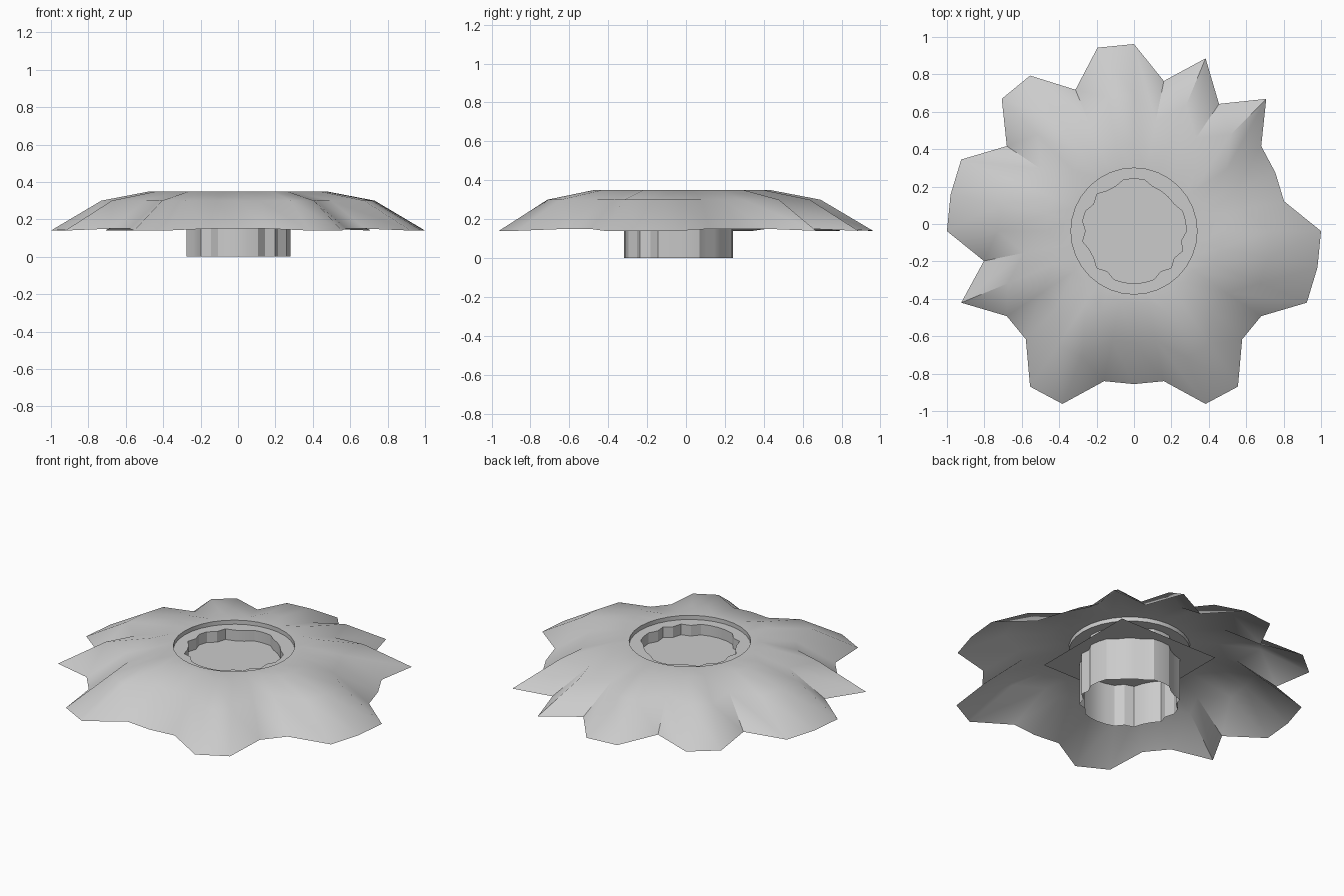
import bpy, bmesh
from math import cos, sin, pi, radians

if "Cube" in bpy.data.objects:
    bpy.data.objects.remove(bpy.data.objects["Cube"])

CY = -0.038   # flower axis, so that the outline is centred on y = 0
N = 32
# long (1) and short (0) radii, counter-clockwise from +x
PETALS = "10001010110110111010011000110011"
FLUTES = "11100001110010110100101111101010"


def ring(radii, z):
    return [(r * cos(2 * pi * k / N), CY + r * sin(2 * pi * k / N), z)
            for k, r in enumerate(radii)]


def loft(name, rings, angle):
    bm = bmesh.new()
    loops = [[bm.verts.new(p) for p in r] for r in rings]
    for a, b in zip(loops, loops[1:]):
        for k in range(N):
            j = (k + 1) % N
            bm.faces.new((a[k], b[k], b[j], a[j]))
    me = bpy.data.meshes.new(name)
    bm.to_mesh(me)
    bm.free()
    ob = bpy.data.objects.new(name, me)
    bpy.context.collection.objects.link(ob)
    bpy.ops.object.select_all(action='DESELECT')
    ob.select_set(True)
    bpy.context.view_layer.objects.active = ob
    bpy.ops.object.shade_smooth_by_angle(angle=radians(angle))
    return ob


edge = [1.0 if c == "1" else 0.818 for c in PETALS]
flute = [0.28 if c == "1" else 0.258 for c in FLUTES]
edge_ring = [(x, y, 0.14 if r == 1 else 0.15)
             for (x, y, z), r in zip(ring(edge, 0), edge)]

# drooping petal skirt, a single sheet with a ragged edge
loft("petal_skirt", [
    ring([0.337] * N, 0.35),
    ring([0.47 * r for r in edge], 0.35),
    ring([0.73 * r for r in edge], 0.30),
    edge_ring], 35)

# recessed rim and the fluted tube hanging from it, open at the bottom
loft("fluted_tube", [
    ring([0.337] * N, 0.35),
    ring([0.337] * N, 0.325),
    ring(flute, 0.325),
    ring(flute, 0.0)], 25)

# square floor closing the tube below the rim
bpy.ops.mesh.primitive_plane_add(size=0.674, location=(0, CY, 0.26))
bpy.context.object.name = "square_floor"
